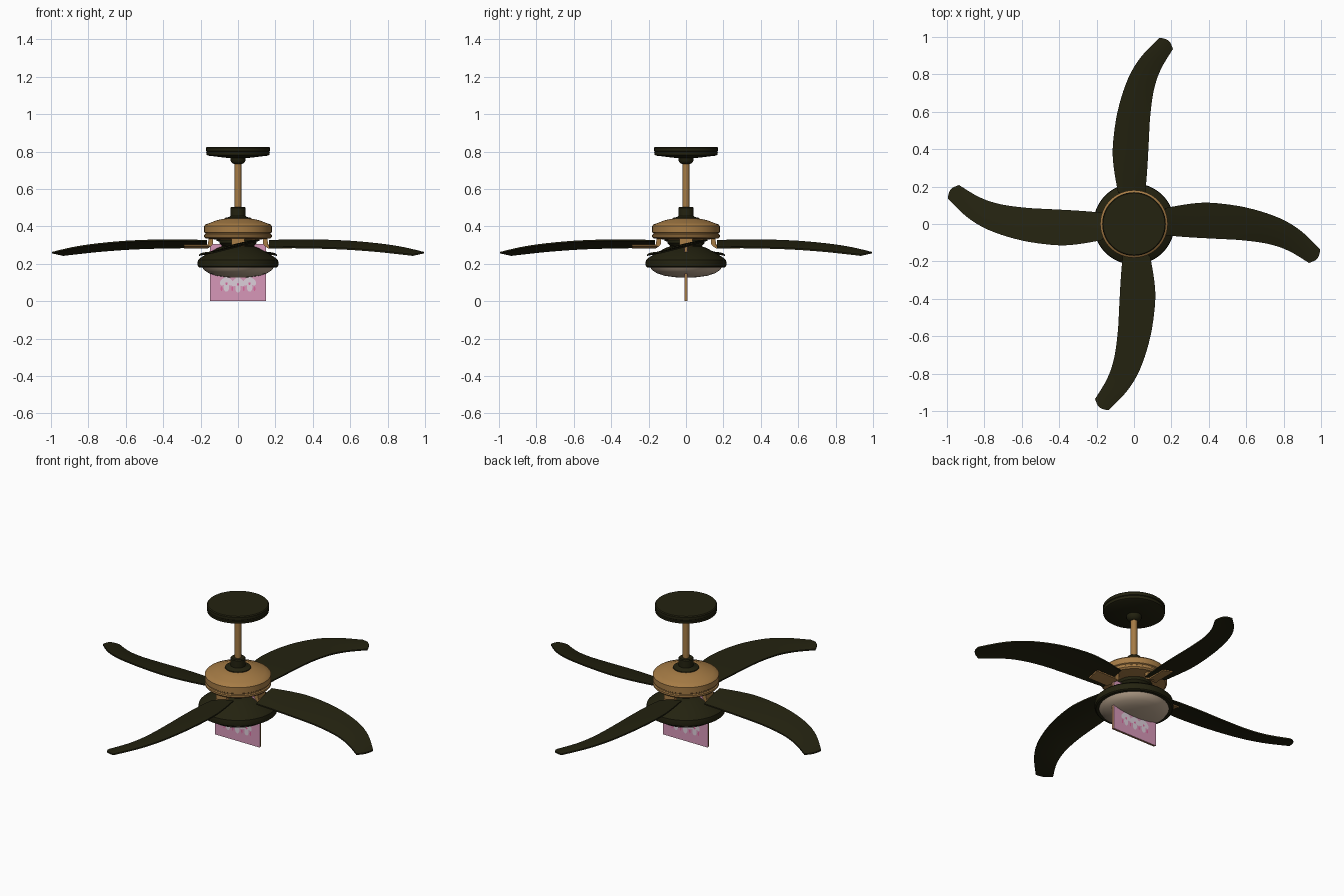
import bpy, bmesh, math
from mathutils import Vector, Matrix

if "Cube" in bpy.data.objects:
    bpy.data.objects.remove(bpy.data.objects["Cube"])


def material(name, rgb):
    m = bpy.data.materials.new(name)
    m.use_nodes = True
    m.diffuse_color = (*rgb, 1)
    m.node_tree.nodes["Principled BSDF"].inputs["Base Color"].default_value = (*rgb, 1)
    return m


DARK = material("dark_bronze", (0.017, 0.016, 0.005))
GOLD = material("antique_brass", (0.38, 0.20, 0.06))
GLASS = material("frosted_glass", (0.52, 0.40, 0.29))
PINK = material("pink", (0.68, 0.31, 0.48))
PALE = material("pale_petal", (0.72, 0.62, 0.70))
ROSE = material("rose", (0.70, 0.14, 0.34))


def finish(name, bm, mat, angle=35):
    bmesh.ops.recalc_face_normals(bm, faces=bm.faces[:])
    me = bpy.data.meshes.new(name)
    bm.to_mesh(me)
    bm.free()
    me.materials.append(mat)
    me.shade_smooth()
    me.set_sharp_from_angle(angle=math.radians(angle))
    ob = bpy.data.objects.new(name, me)
    bpy.context.scene.collection.objects.link(ob)
    return ob


def lathe(name, profile, mat, steps=48):
    """Spin a (radius, height) profile about the z axis."""
    bm = bmesh.new()
    verts = [bm.verts.new((r, 0, z)) for r, z in profile]
    edges = [bm.edges.new(pair) for pair in zip(verts, verts[1:])]
    bmesh.ops.spin(bm, geom=verts + edges, axis=(0, 0, 1), cent=(0, 0, 0),
                   angle=math.tau, steps=steps)
    bmesh.ops.remove_doubles(bm, verts=bm.verts[:], dist=0.0003)
    return finish(name, bm, mat)


def box(name, centre, size, mat):
    bm = bmesh.new()
    bmesh.ops.create_cube(bm, size=1, matrix=Matrix.Translation(centre) @ Matrix.Diagonal((*size, 1)))
    return finish(name, bm, mat)


def smooth_path(rows, n=5):
    """Catmull-Rom samples through a list of vectors."""
    out = []
    for i in range(len(rows) - 1):
        a, b, c, d = (rows[max(0, min(len(rows) - 1, i + k))] for k in (-1, 0, 1, 2))
        for s in range(n):
            t = s / n
            out.append(0.5 * (2 * b + (c - a) * t + (2 * a - 5 * b + 4 * c - d) * t ** 2
                              + (3 * b - a - 3 * c + d) * t ** 3))
    return out + [rows[-1]]


# Ceiling canopy, hanger ball and down rod
lathe("ceiling_canopy", [(0, .825), (.165, .825), (.17, .82), (.17, .803), (.166, .80),
                         (.17, .797), (.168, .782), (.16, .778), (.05, .765), (0, .765)], DARK)
lathe("hanger_ball", [(.042, .77), (.04, .75), (.03, .737), (.02, .732), (0, .732)], DARK, 32)
lathe("down_rod", [(.018, .74), (.018, .49)], GOLD, 24)
lathe("rod_coupler", [(0, .503), (.036, .503), (.041, .498), (.041, .455), (.046, .45),
                      (.07, .445), (.073, .432), (0, .432)], DARK, 32)

# Motor housing with a grooved rim
lathe("motor_housing", [(.06, .442), (.08, .44), (.115, .432), (.15, .418), (.174, .41),
                        (.181, .402), (.181, .368), (.175, .364), (.175, .358), (.181, .354),
                        (.181, .343), (.172, .335), (.10, .328), (0, .328)], GOLD)

# Light kit
lathe("light_neck", [(.10, .335), (.10, .31), (.085, .295), (.085, .28)], DARK)
lathe("light_body", [(0, .293), (.085, .293), (.11, .284), (.16, .257), (.20, .232),
                     (.214, .22), (.217, .20), (.214, .185), (.207, .18), (.19, .18)], DARK)
lathe("glass_bowl", [(.192, .182), (.18, .165), (.155, .149), (.115, .136), (.06, .128),
                     (0, .125)], GLASS)

# Swept blades: each row gives the leading and trailing edge
lead = [Vector(p) for p in ((.165, .085, .327), (.30, .108, .33), (.42, .113, .33), (.60, .088, .323),
                            (.77, .035, .307), (.89, -.035, .288), (.995, -.135, .263))]
trail = [Vector(p) for p in ((.165, -.06, .290), (.28, -.07, .291), (.42, -.078, .289),
                             (.58, -.087, .283), (.72, -.107, .273), (.83, -.145, .262),
                             (.935, -.208, .250))]


def blade(name, turn):
    bm = bmesh.new()
    grid = []
    pairs = list(zip(smooth_path(lead), smooth_path(trail)))
    for i, (a, b) in enumerate(pairs):
        row = []
        for k in range(7):
            t = k / 6
            p = a.lerp(b, t)
            bulge = math.sin(math.pi * t)
            p.z += .004 * bulge
            if i == len(pairs) - 1:
                p += Vector((.016, -.012, 0)) * bulge
            row.append(bm.verts.new(p))
        grid.append(row)
    for r, s in zip(grid, grid[1:]):
        for k in range(6):
            bm.faces.new((r[k], r[k + 1], s[k + 1], s[k]))
    # Close the sheet into a thin solid
    top = bm.faces[:]
    copy = bmesh.ops.duplicate(bm, geom=bm.verts[:] + bm.edges[:] + top)["geom"]
    bmesh.ops.translate(bm, vec=(0, 0, -.008), verts=[g for g in copy if isinstance(g, bmesh.types.BMVert)])
    bmesh.ops.bridge_loops(bm, edges=[e for e in bm.edges if e.is_boundary])
    bm.transform(Matrix.Rotation(turn, 4, "Z"))
    return finish(name, bm, DARK)


def bracket(name, turn):
    """Bent strap from the housing to the underside of a blade."""
    path = [(.135, .338), (.135, .305), (.145, .292), (.165, .288), (.29, .288),
            (.29, .296), (.17, .296), (.160, .303), (.158, .338)]
    bm = bmesh.new()
    sides = [[bm.verts.new((x, y, z + (y * .22 if x > .16 else 0))) for x, z in path]
             for y in (-.035, .035)]
    bm.faces.new(sides[0])
    bm.faces.new(sides[1])
    for k in range(len(path)):
        j = (k + 1) % len(path)
        bm.faces.new((sides[0][k], sides[0][j], sides[1][j], sides[1][k]))
    bm.transform(Matrix.Rotation(turn, 4, "Z"))
    return finish(name, bm, GOLD)


for i, side in enumerate(("left", "back", "right", "front")):
    blade(side + "_blade", i * math.pi / 2)
    bracket(side + "_blade_bracket", i * math.pi / 2)

# Hanging decorative panel with a brass core
box("panel_core", (0, 0, .153), (.298, .010, .304), GOLD)


def petal(bm, x, z, rx, rz, tilt, y):
    m = (Matrix.Translation((x, y, z)) @ Matrix.Rotation(tilt, 4, "Y")
         @ Matrix.Diagonal((rx, 1, rz, 1)) @ Matrix.Rotation(math.pi / 2, 4, "X"))
    bmesh.ops.create_circle(bm, cap_ends=True, segments=14, radius=1, matrix=m)


for side, s in (("front", -1), ("back", 1)):
    box(side + "_panel_face", (0, s * .006, .153), (.30, .002, .306), PINK)
    pale, rose = bmesh.new(), bmesh.new()
    for cx, cz in ((-.062, .092), (0, .088), (.062, .092)):
        for dx, dz, tilt in ((-.016, .012, .7), (.016, .012, -.7), (0, -.018, 0), (0, .026, 0)):
            petal(pale, cx + dx, cz + dz, .015, .024, tilt, s * .0076)
        petal(rose, cx, cz + .002, .006, .007, 0, s * .0082)
    for cx in (-.088, -.031, .031, .088):
        petal(rose, cx, .066, .005, .012, 0, s * .0074)
    finish(side + "_panel_petals", pale, PALE)
    finish(side + "_panel_flower_centres", rose, ROSE)
